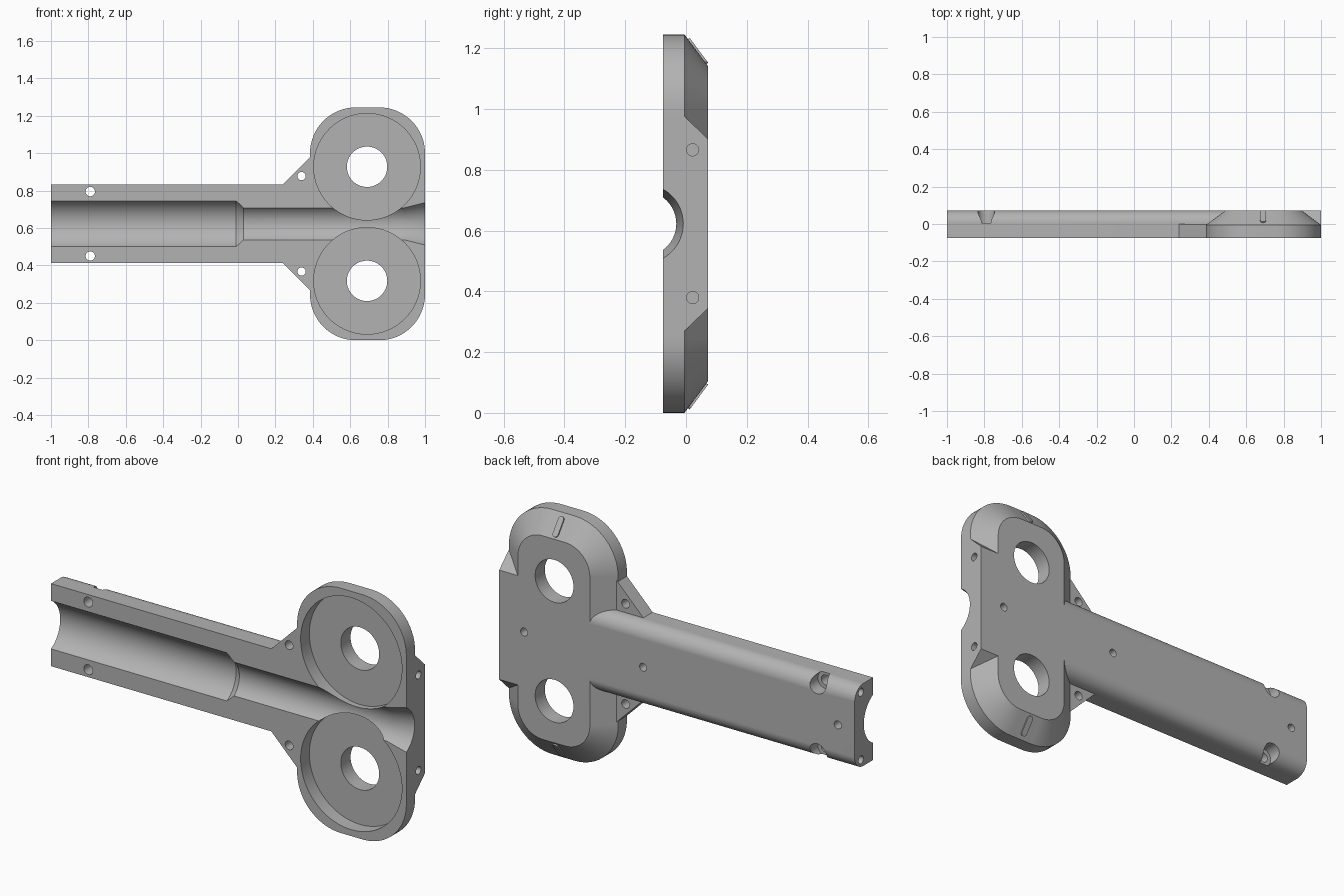
import bpy, bmesh
from math import sin, cos, pi, radians
from mathutils import Vector

if "Cube" in bpy.data.objects:
    bpy.data.objects.remove(bpy.data.objects["Cube"])

FRONT, BACK, MID = -0.075, 0.073, -0.005
ZC = 0.6225          # height of the mirror plane
WX, WZ = 0.69, 0.305  # wheel centre: x, and offset from the mirror plane

grey = bpy.data.materials.new("plain grey")
grey.use_nodes = True
COLOUR = (0.45, 0.45, 0.45, 1)
grey.diffuse_color = COLOUR
grey.node_tree.nodes["Principled BSDF"].inputs["Base Color"].default_value = COLOUR


def loft(name, rings):
    """Closed solid skinned through rings of equal point count."""
    bm = bmesh.new()
    loops = [[bm.verts.new(p) for p in ring] for ring in rings]
    for a, b in zip(loops, loops[1:]):
        for i in range(len(a)):
            j = (i + 1) % len(a)
            bm.faces.new((a[i], a[j], b[j], b[i]))
    bm.faces.new(loops[0])
    bm.faces.new(loops[-1])
    bmesh.ops.recalc_face_normals(bm, faces=bm.faces)
    mesh = bpy.data.meshes.new(name)
    bm.to_mesh(mesh)
    bm.free()
    mesh.materials.append(grey)
    ob = bpy.data.objects.new(name, mesh)
    bpy.context.collection.objects.link(ob)
    return ob


def tube(name, stations, sides=32):
    """Round solid through (point, radius) stations on a straight axis."""
    axis = Vector(stations[-1][0]) - Vector(stations[0][0])
    u = axis.orthogonal().normalized()
    v = axis.normalized().cross(u)
    angles = [2 * pi * i / sides for i in range(sides)]
    return loft(name, [[Vector(p) + r * (cos(a) * u + sin(a) * v) for a in angles]
                       for p, r in stations])


def drill(x, z, r, y0=-0.2, y1=0.2, sides=32):
    return tube("cutter", [((x, y0, z), r), ((x, y1, z), r)], sides)


def arc(cx, cy, r, start, end, steps=16):
    return [(cx + r * cos(radians(start + (end - start) * i / steps)),
             cy + r * sin(radians(start + (end - start) * i / steps)))
            for i in range(steps + 1)]


def combine(target, tool, operation):
    mod = target.modifiers.new("combine", "BOOLEAN")
    mod.operation, mod.object, mod.solver = operation, tool, "EXACT"
    bpy.context.view_layer.objects.active = target
    bpy.ops.object.modifier_apply(modifier=mod.name)
    bpy.data.objects.remove(tool)


def head_ring(y, r):
    """Rounded outline whose corner centres stay fixed as r shrinks."""
    pts = []
    for x, z, a in ((0.755, 1.0, 0), (0.63, 1.0, 90), (0.63, 0.245, 180), (0.755, 0.245, 270)):
        pts += arc(x, z, r, a, a + 90)
    return [(x, y, z) for x, z in pts]


# Head with bevelled back
body = loft("wheel_housing", [head_ring(FRONT, 0.245), head_ring(MID, 0.245),
                              head_ring(BACK, 0.14)])

# Full-depth block on the end of the head
block = [(FRONT, 0.353), (MID, 0.353), (BACK, 0.278)]
block += [(y, -h) for y, h in reversed(block)]
combine(body, loft("end_block", [[(x, y, ZC + h) for y, h in block] for x in (0.7, 1.0)]), "UNION")

# Barrel with rounded back edges
R = 0.07
section = [(FRONT, -0.21), (FRONT, 0.21)]
section += [(y, z) for z, y in reversed(arc(0.21 - R, BACK - R, R, 0, 90))][::-1]
section += [(y, z) for z, y in arc(R - 0.21, BACK - R, R, 90, 180)]
combine(body, loft("barrel", [[(x, y, ZC + z) for y, z in section] for x in (-1.0, 0.6)]), "UNION")

# Triangular gussets between barrel and head
for s in (-1, 1):
    tri = [(0.24, 0.21), (0.39, 0.36), (0.45, 0.36), (0.45, 0.15), (0.24, 0.15)]
    combine(body, loft("gusset", [[(x, y, ZC + s * z) for x, z in tri]
                                  for y in (FRONT, 0.0)]), "UNION")

# Long stepped channel, flared at the head end
channel = [(-1.1, 0.138), (-0.01, 0.138), (0.03, 0.107), (0.89, 0.107), (1.0, 0.13), (1.1, 0.151)]
combine(body, tube("cutter", [((x, -0.139, ZC), r) for x, r in channel], 96), "DIFFERENCE")

# Mirrored pockets and holes
for s in (-1, 1):
    wheel, screw, dowel = ZC + s * WZ, ZC + s * 0.172, ZC + s * 0.243
    cutters = [
        drill(WX, wheel, 0.285, y1=MID, sides=96),      # wheel pocket
        drill(WX, wheel, 0.108, sides=64),              # axle hole
        drill(-0.79, screw, 0.025),                     # screw hole
        drill(-0.79, screw, 0.045, y0=0.005),           # screw head recess
        drill(0.34, ZC + s * 0.255, 0.022),             # gusset hole
        tube("cutter", [((0.85, 0.022, dowel), 0.02), ((1.1, 0.022, dowel), 0.02)]),
        tube("cutter", [((-1.1, 0.022, screw), 0.02), ((-0.85, 0.022, screw), 0.02)]),
    ]
    for c in cutters:
        combine(body, c, "DIFFERENCE")

# Blind holes along the back centre line
for x in (-0.905, 0.19, 0.86):
    combine(body, drill(x, ZC, 0.02, y0=0.02), "DIFFERENCE")

# Raised marker pills on the bevels
pills = []
for s in (-1, 1):
    along = Vector((0, 0.078, -0.105 * s)).normalized()
    out = Vector((0, 0.105, 0.078 * s)).normalized()
    centre = Vector((WX, 0.037, ZC + s * 0.566))
    outline = arc(0, 0.036, 0.015, 0, 180) + arc(0, -0.036, 0.015, 180, 360)
    pills.append(loft("upper_marker" if s > 0 else "lower_marker",
                      [[centre + Vector((a, 0, 0)) + b * along + h * out for a, b in outline]
                       for h in (-0.01, 0.007)]))

# Smooth curved walls, crisp edges
for ob in [body] + pills:
    bpy.ops.object.select_all(action="DESELECT")
    ob.select_set(True)
    bpy.context.view_layer.objects.active = ob
    bpy.ops.object.shade_smooth_by_angle(angle=radians(25))
    ob.modifiers.new("even shading", "WEIGHTED_NORMAL").keep_sharp = True
